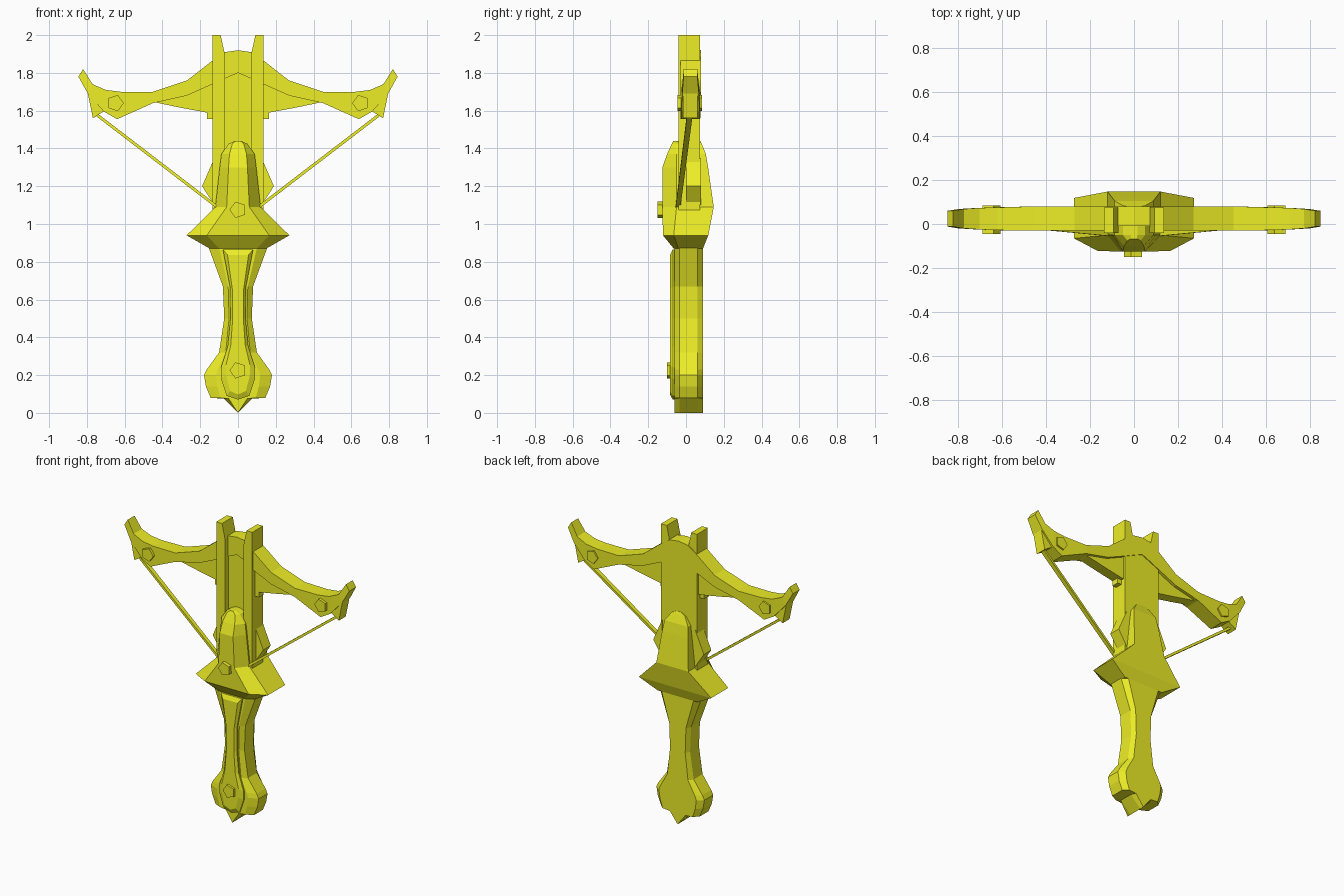
import bpy, bmesh, math

mat = bpy.data.materials.new("yellow")
mat.diffuse_color = (0.85, 0.85, 0.02, 1)


def loft(name, rings, mirror=False):
    """Skin a list of equal-length point rings and cap both ends."""
    bm = bmesh.new()
    vs = [[bm.verts.new(p) for p in r] for r in rings]
    n = len(rings[0])
    for a, b in zip(vs, vs[1:]):
        for i in range(n):
            j = (i + 1) % n
            bm.faces.new((a[i], a[j], b[j], b[i]))
    bm.faces.new(vs[0][::-1])
    bm.faces.new(vs[-1])
    bmesh.ops.recalc_face_normals(bm, faces=bm.faces)
    me = bpy.data.meshes.new(name)
    bm.to_mesh(me)
    bm.free()
    me.materials.append(mat)
    ob = bpy.data.objects.new(name, me)
    bpy.context.collection.objects.link(ob)
    if mirror:
        m = ob.modifiers.new("mirror", "MIRROR")
        m.use_mirror_merge = False
    return ob


def prism(name, profile, y0, y1, mirror=False):
    """Extrude an (x, z) profile from y0 to y1."""
    return loft(name, [[(x, y, z) for x, z in profile] for y in (y0, y1)], mirror)


def symmetric(half):
    """Close a half outline, listed top to bottom, across x = 0."""
    return half + [(-x, z) for x, z in reversed(half) if x > 0]


def bolt(name, x, z, y0, y1, mirror=False, r=0.045):
    pts = [(x - r * math.cos(k * math.tau / 5), z + r * math.sin(k * math.tau / 5))
           for k in range(5)]
    prism(name, pts, y0, y1, mirror)


# Stock: twin rails and the recessed panel between them
prism("rail", [(0.135, 2), (0.092, 2), (0.07, 1.9), (0.07, 1.05), (0.135, 1.05)],
      -0.04, 0.075, True)
prism("stock_panel", symmetric([(0.07, 1.9), (0.07, 1.05)]), 0.0, 0.075)

# Bow: top point, bottom point, front y, back y for each section
half = [
    ((0.0, 1.92), (0.0, 1.80), -0.01, 0.08),
    ((0.07, 1.91), (0.07, 1.77), -0.01, 0.08),
    ((0.135, 1.865), (0.135, 1.74), -0.03, 0.08),
    ((0.27, 1.76), (0.27, 1.68), -0.03, 0.08),
    ((0.45, 1.70), (0.45, 1.64), -0.03, 0.08),
    ((0.62, 1.70), (0.64, 1.555), -0.028, 0.075),
    ((0.70, 1.71), (0.71, 1.595), -0.025, 0.073),
    ((0.77, 1.74), (0.795, 1.69), -0.02, 0.068),
    ((0.82, 1.82), (0.845, 1.78), -0.012, 0.06),
]


def section(s, sign):
    (xt, zt), (xb, zb), f, b = s
    return [(sign * xt, f, zt), (sign * xt, b, zt), (sign * xb, b, zb), (sign * xb, f, zb)]


loft("bow", [section(s, -1) for s in reversed(half[1:])] + [section(s, 1) for s in half])
prism("bow_brace", [(0.13, 1.75), (0.27, 1.69), (0.46, 1.65), (0.42, 1.64), (0.3, 1.615),
                    (0.165, 1.59), (0.13, 1.585)], -0.01, 0.06, True)
prism("bow_spur", [(0.70, 1.66), (0.795, 1.69), (0.768, 1.56), (0.705, 1.6)],
      -0.015, 0.06, True)
prism("brace_block", [(0.13, 1.72), (0.165, 1.72), (0.165, 1.555), (0.13, 1.555)],
      -0.01, 0.04, True)
bolt("bow_bolt", 0.65, 1.64, -0.045, 0.085, True)

# String
dx, dz = 0.005, 0.006
loft("bowstring", [
    [(x - dx, f, z + dz), (x - dx, b, z + dz), (x + dx, b, z - dz), (x + dx, f, z - dz)]
    for x, z, f, b in ((0.75, 1.58, 0.005, 0.035), (0.11, 1.09, -0.055, -0.03))], True)

# Side wedges at the base of the stock
prism("side_wedge", [(0.125, 1.35), (0.19, 1.20), (0.125, 1.10)], 0.0, 0.08, True)

# Guard and nose: z, back half width, front half width, back y, shoulder y, front y
guard = [
    (0.87, 0.15, 0.10, 0.09, -0.04, -0.065),
    (0.94, 0.272, 0.165, 0.118, -0.065, -0.122),
    (1.09, 0.12, 0.06, 0.147, -0.05, -0.125),
    (1.30, 0.097, 0.05, 0.117, -0.05, -0.125),
    (1.37, 0.088, 0.045, 0.105, -0.05, -0.10),
    (1.425, 0.05, 0.03, 0.083, -0.05, -0.075),
    (1.44, 0.015, 0.012, 0.076, -0.05, -0.067),
]
loft("guard", [[(-w, b, z), (w, b, z), (w, m, z), (n, f, z), (-n, f, z), (-w, m, z)]
               for z, w, n, b, m, f in guard])
bolt("guard_bolt", 0, 1.075, -0.15, -0.1)

# Handle: one outline, narrowed towards the front and back faces
grip = symmetric([(0.155, 0.875), (0.08, 0.67), (0.073, 0.5), (0.10, 0.32), (0.165, 0.23),
                  (0.18, 0.20), (0.17, 0.14), (0.145, 0.08), (0.075, 0.075), (0, 0)])
loft("handle", [[(x * s, y, z) for x, z in grip]
                for y, s in ((-0.06, 0.65), (-0.035, 1), (0.06, 1), (0.09, 0.78))])

# Raised inlay on the handle front
inlay = symmetric([(0.08, 0.865), (0.043, 0.67), (0.04, 0.5), (0.055, 0.35), (0.09, 0.24),
                   (0.09, 0.18), (0.06, 0.09), (0, 0.07)])
loft("handle_inlay", [[(x * s, y, 0.46 + (z - 0.46) * t) for x, z in inlay]
                      for y, s, t in ((-0.05, 1, 1), (-0.07, 1, 1), (-0.085, 0.7, 0.93))])
bolt("handle_bolt", 0, 0.225, -0.10, -0.06)
